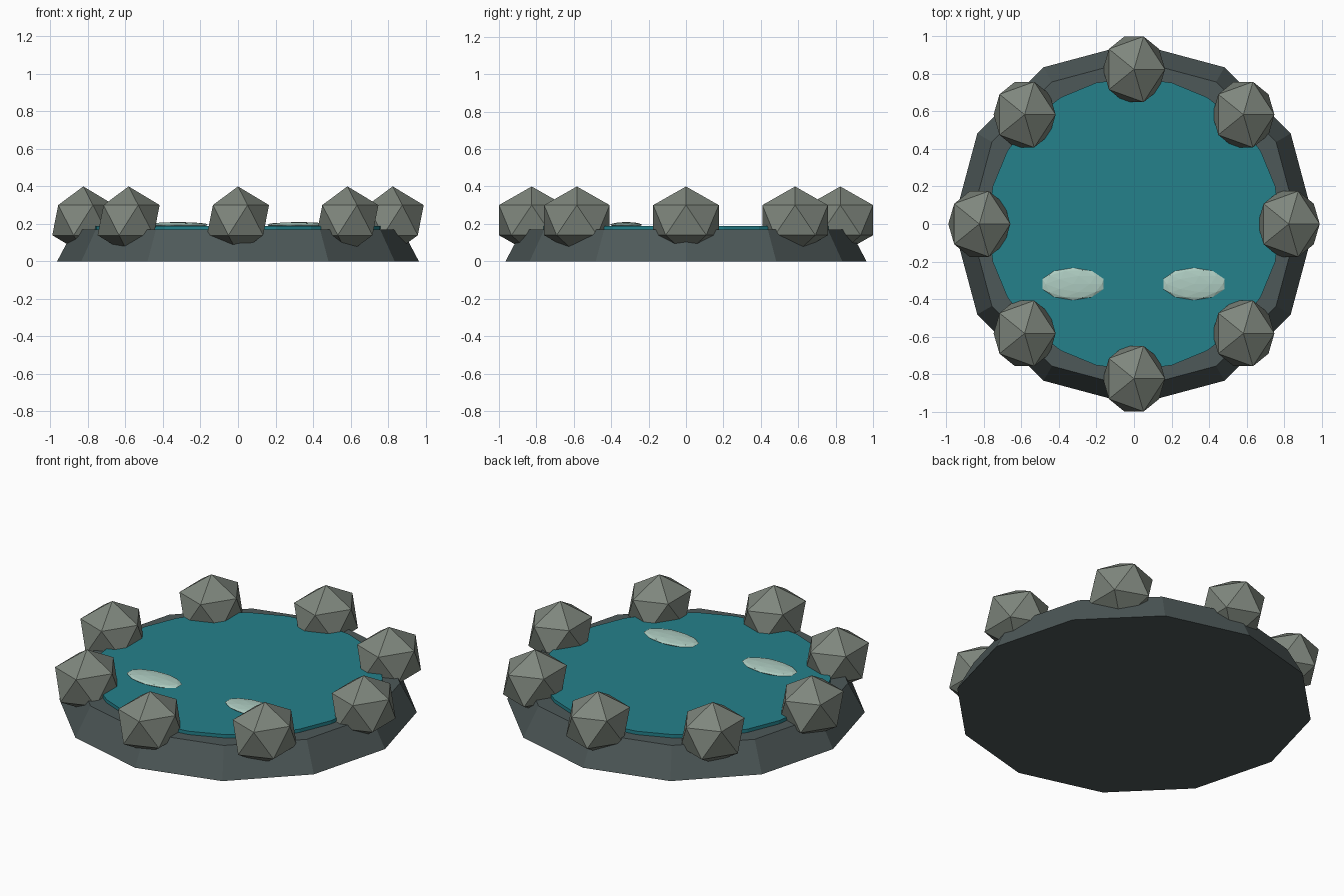
import bpy
import math

cube = bpy.data.objects.get("Cube")
if cube:
    bpy.data.objects.remove(cube, do_unlink=True)


def material(name, color):
    mat = bpy.data.materials.new(name)
    mat.use_nodes = True
    mat.diffuse_color = (*color, 1)
    mat.node_tree.nodes["Principled BSDF"].inputs["Base Color"].default_value = (*color, 1)
    return mat


slate = material("dark slate", (0.075, 0.098, 0.098))
stone = material("grey stone", (0.21, 0.24, 0.205))
teal = material("teal water", (0.018, 0.22, 0.26))
foam = material("pale ripple", (0.42, 0.60, 0.53))


def finish(name, mat):
    obj = bpy.context.object
    obj.name = name
    obj.data.name = name
    obj.data.materials.append(mat)
    return obj


def frustum(name, sides, r_bottom, r_top, z0, z1, mat):
    bpy.ops.mesh.primitive_cone_add(
        vertices=sides, radius1=r_bottom, radius2=r_top,
        depth=z1 - z0, location=(0, 0, (z0 + z1) / 2))
    return finish(name, mat)


def faceted_ball(name, detail, location, size, mat):
    bpy.ops.mesh.primitive_ico_sphere_add(subdivisions=detail, radius=1, location=location)
    obj = finish(name, mat)
    obj.scale = size
    return obj


# Tapered basin and the water disc resting in it
frustum("basin", 12, 0.965, 0.875, 0, 0.17, slate)
frustum("water", 24, 0.78, 0.78, 0.15, 0.19, teal)

# Ring of eight boulders, all facing the same way
ring = 0.825
for i in range(8):
    a = i * math.tau / 8
    faceted_ball(f"rim_stone_{i + 1}", 1,
                 (ring * math.cos(a), ring * math.sin(a), 0.22),
                 (0.185, 0.206, 0.18), stone)

# Two pale ripples floating near the front
for side, x in (("right", -0.325), ("left", 0.32)):
    faceted_ball(f"ripple_{side}", 2, (x, -0.32, 0.195), (0.172, 0.086, 0.015), foam)
